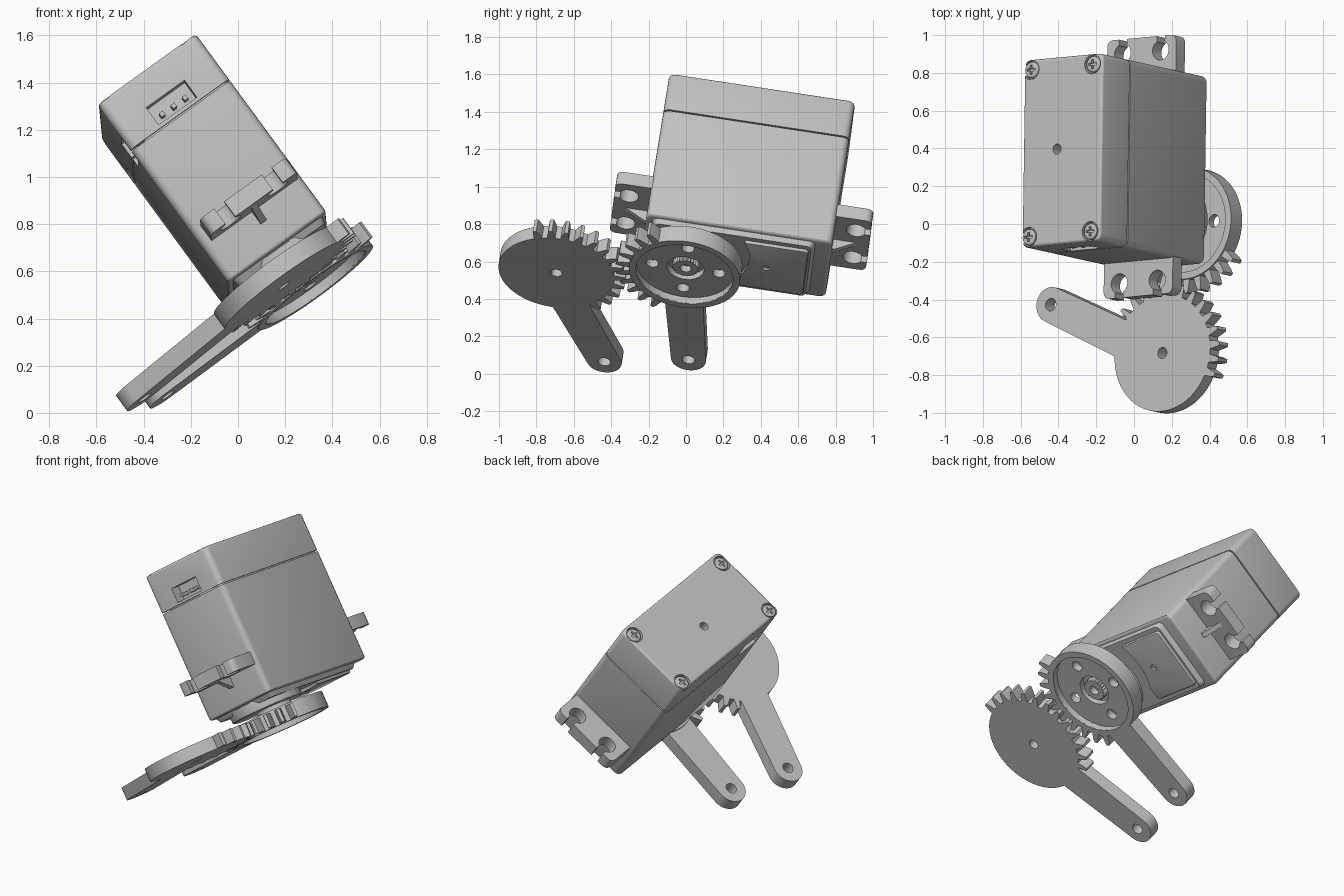
import bpy, bmesh
from math import sin, cos, pi, radians, asin, atan2, hypot
from mathutils import Vector, Matrix

cube = bpy.data.objects.get("Cube")
if cube:
    bpy.data.objects.remove(cube)

# One plain grey for everything
grey = bpy.data.materials.new("plain grey")
grey.use_nodes = True
GREY = (0.54, 0.54, 0.54, 1)
grey.diffuse_color = GREY
grey.node_tree.nodes["Principled BSDF"].inputs["Base Color"].default_value = GREY

# Tilted frame: u = case width, v = case length, n = from output side to lid
n = Vector((-0.587, 0.13, 0.80)).normalized()
v = Vector((0.015, 0.99, -0.15))
v = (v - n * v.dot(n)).normalized()
u = v.cross(n)
FRAME = Matrix((u, v, n)).transposed().to_4x4()


def prism(name, pts, c0, c1, bevel=0.0, taper=1.0):
    """Extrude an outline from c0 to c1; bevel rounds and taper shrinks the c1 end."""
    bm = bmesh.new()
    low = bm.faces.new([bm.verts.new((a, b, c0)) for a, b in pts])
    ext = bmesh.ops.extrude_face_region(bm, geom=[low])["geom"]
    top = [g for g in ext if isinstance(g, bmesh.types.BMVert)]
    mid = sum((t.co for t in top), Vector()) / len(top)
    for t in top:
        t.co = mid + (t.co - mid) * taper
        t.co.z = c1
    bmesh.ops.recalc_face_normals(bm, faces=bm.faces)
    if bevel:
        edges = [e for e in bm.edges if all(abs(w.co.z - c1) < 1e-5 for w in e.verts)]
        bmesh.ops.bevel(bm, geom=edges, offset=bevel, segments=3, profile=0.5, affect="EDGES")
    me = bpy.data.meshes.new(name)
    bm.to_mesh(me)
    bm.free()
    me.materials.append(grey)
    ob = bpy.data.objects.new(name, me)
    bpy.context.scene.collection.objects.link(ob)
    ob.matrix_world = FRAME
    finish(ob)
    return ob


def finish(ob):
    for p in ob.data.polygons:
        p.use_smooth = True
    ob.data.set_sharp_from_angle(angle=radians(30))


def cut(ob, *cutters):
    """Subtract the cutters and remove them."""
    for c in cutters:
        mod = ob.modifiers.new("cut", "BOOLEAN")
        mod.operation, mod.solver, mod.object = "DIFFERENCE", "EXACT", c
    bpy.context.view_layer.update()
    dg = bpy.context.evaluated_depsgraph_get()
    me = bpy.data.meshes.new_from_object(ob.evaluated_get(dg))
    ob.modifiers.clear()
    ob.data = me
    for c in cutters:
        bpy.data.objects.remove(c)
    finish(ob)


def circle(a, b, r, k=32):
    return [(a + r * cos(2 * pi * i / k), b + r * sin(2 * pi * i / k)) for i in range(k)]


def rect(a0, a1, b0, b1, r=0.0):
    if not r:
        return [(a0, b0), (a1, b0), (a1, b1), (a0, b1)]
    pts = []
    for q, (a, b) in enumerate([(a1 - r, b1 - r), (a0 + r, b1 - r), (a0 + r, b0 + r), (a1 - r, b0 + r)]):
        pts += [(a + r * cos(q * pi / 2 + t * pi / 8), b + r * sin(q * pi / 2 + t * pi / 8)) for t in range(5)]
    return pts


def hole(a, b, r, c0, c1):
    return prism("cutter", circle(a, b, r), c0, c1)


def box(a0, a1, b0, b1, c0, c1):
    return prism("cutter", rect(a0, a1, b0, b1), c0, c1)


# ---- Case ----
A0, A1, B0, B1 = 0.27, 0.785, -0.33, 0.675
AM, BM = (A0 + A1) / 2, (B0 + B1) / 2
SPLIT, BACK, FLOOR = 1.135, 1.38, 0.435
body = prism("case_body", rect(A0, A1, B0, B1, 0.035), SPLIT - 0.004, FLOOR, bevel=0.015)
prism("seam_core", rect(A0 + 0.06, A1 - 0.012, B0 + 0.012, B1 - 0.012, 0.03), SPLIT - 0.02, SPLIT + 0.02)
lid = prism("case_lid", rect(A0, A1, B0, B1, 0.035), SPLIT + 0.004, BACK, bevel=0.015)

# Cable exit across the seam
for part in (body, lid):
    cut(part, box(A0 - 0.1, A0 + 0.05, B0 + 0.05, B0 + 0.24, 1.09, 1.21))

# Lid: corner pockets, centre hole, connector socket
SCREWS = [(a, b) for a in (A0 + 0.045, A1 - 0.068) for b in (B0 + 0.055, B1 - 0.055)]
cut(lid, *[hole(a, b, 0.052, BACK - 0.03, BACK + 0.1) for a, b in SCREWS],
    hole(AM - 0.035, BM + 0.01, 0.027, BACK - 0.08, BACK + 0.1),
    box(AM - 0.1, AM + 0.1, B0 - 0.1, B0 + 0.07, 1.155, 1.245))
for i in (-1, 0, 1):
    a = AM + i * 0.06
    prism("connector_pin", rect(a - 0.01, a + 0.01, B0 + 0.01, B0 + 0.08), 1.175, 1.195)

# Lid screws with crossed slots
for a, b in SCREWS:
    s = prism("lid_screw", circle(a, b, 0.043, 24), BACK - 0.04, BACK, bevel=0.01)
    cut(s, box(a - 0.025, a + 0.025, b - 0.006, b + 0.006, BACK - 0.015, BACK + 0.05),
        box(a - 0.006, a + 0.006, b - 0.025, b + 0.025, BACK - 0.015, BACK + 0.05))

# ---- Mounting tabs with open slots and gussets ----
TM = AM + 0.015
for name, edge, d in (("front", B0, -1), ("back", B1, 1)):
    end = edge + d * 0.19
    b0, b1 = sorted((edge - d * 0.05, end))
    tab = prism(name + "_tab", rect(TM - 0.225, TM + 0.225, b0, b1, 0.035), 0.62, 0.70)
    cutters = []
    for s in (-1, 1):
        a, b = TM + s * 0.124, edge + d * 0.113
        lo, hi = sorted((b, end + d * 0.05))
        cutters += [hole(a, b, 0.053, 0.5, 0.8), box(a - 0.026, a + 0.026, lo, hi, 0.5, 0.8)]
    cut(tab, *cutters)
    # Triangular rib on the output side
    rib = prism(name + "_rib", rect(-0.015, 0.015, 0, 0.13), 0.0, 0.07)
    for w in rib.data.vertices:
        a, b, c = w.co
        w.co = (TM + a, edge + d * (b if c < 0.01 else min(b, 0.01)), 0.625 - c)
    if d < 0:
        rib.data.flip_normals()
    rib.data.flip_normals()

# ---- Output side: platform, panel and shaft boss ----
G1 = (0.575, -0.083)
prism("platform", rect(A0 + 0.02, A1 - 0.02, B0 + 0.03, B1 - 0.085, 0.03), FLOOR + 0.01, 0.405, taper=0.95)
panel = prism("cover_panel", rect(A0 + 0.06, A1 - 0.06, 0.2, B1 - 0.12, 0.02), 0.42, 0.387, bevel=0.008)
cut(panel, hole(G1[0], G1[1], 0.33, 0.3, 0.5), hole(AM, 0.34, 0.02, 0.3, 0.40))
prism("shaft_boss", circle(AM, G1[1], 0.225, 48), 0.43, 0.365, bevel=0.01)
prism("shaft_collar", circle(G1[0], G1[1], 0.11), 0.40, 0.31)


# ---- Gear arms ----
G2 = (0.42, -0.763)
PITCH = 2 * pi / 27
LINE = atan2(G2[1] - G1[1], G2[0] - G1[0])
TIP, ARM_R = 0.372, 0.094


def gear_arm(centre, root, first_tooth, teeth, arm_angle, arm_len):
    """Outline of a disc with part of its rim toothed and an arm running outward."""
    corners = []
    for i in range(teeth):
        t = first_tooth + i * PITCH
        corners += [(t - 0.3 * PITCH, root), (t - 0.2 * PITCH, TIP - 0.025), (t - 0.11 * PITCH, TIP),
                    (t + 0.11 * PITCH, TIP), (t + 0.2 * PITCH, TIP - 0.025), (t + 0.3 * PITCH, root)]
    half = asin(ARM_R / root)
    start = corners[-1][0]
    stop = corners[0][0] + 2 * pi
    while arm_angle < start:
        arm_angle += 2 * pi
    for lo, hi in ((start, arm_angle - half), (arm_angle + half, stop)):
        k = max(2, int((hi - lo) / 0.08))
        corners += [(lo + (hi - lo) * i / k, root) for i in range(1, k + (hi < stop))]
    pts = [(t, centre[0] + r * cos(t), centre[1] + r * sin(t)) for t, r in corners]
    ea, eb = centre[0] + arm_len * cos(arm_angle), centre[1] + arm_len * sin(arm_angle)
    for i in range(17):
        t = arm_angle - pi / 2 + pi * i / 16
        key = arm_angle + (i - 8) * 1e-4
        pts.append((key, ea + ARM_R * cos(t), eb + ARM_R * sin(t)))
    pts.sort(key=lambda p: p[0])
    return [(a, b) for _, a, b in pts], (ea, eb)


# Driven gear, plain disc with centre hole
arm2 = atan2(0.316, -0.737)
pts, end = gear_arm(G2, 0.312, LINE + pi - 7.5 * PITCH, 13, arm2, 0.80)
driven = prism("driven_gear_arm", pts, 0.225, 0.305)
cut(driven, hole(*G2, 0.03, 0.1, 0.5), hole(*end, 0.034, 0.1, 0.5))

# Drive gear on the shaft, dished with a raised rim and four holes
arm1 = atan2(0.081, -0.78)
pts, end = gear_arm(G1, 0.299, LINE - 4 * PITCH, 10, arm1, 0.775)
drive = prism("drive_gear_arm", pts, 0.235, 0.318)
around = [hole(G1[0] + 0.18 * cos(i * pi / 2), G1[1] + 0.18 * sin(i * pi / 2), 0.034, 0.1, 0.5) for i in range(4)]
cut(drive, hole(*G1, 0.262, 0.1, 0.272), hole(*G1, 0.1, 0.1, 0.5), hole(*end, 0.034, 0.1, 0.5), *around)
rim = prism("drive_gear_rim", circle(*G1, 0.30, 64), 0.33, 0.23)
cut(rim, prism("cutter", circle(*G1, 0.262, 64), 0.1, 0.5))

# Splined output shaft with a screw hole
spline = [(G1[0] + r * cos(i * pi / 24), G1[1] + r * sin(i * pi / 24))
          for i, r in enumerate([0.072, 0.064] * 24)]
shaft = prism("output_shaft", spline, 0.36, 0.27)
cut(shaft, hole(*G1, 0.03, 0.2, 0.32))
